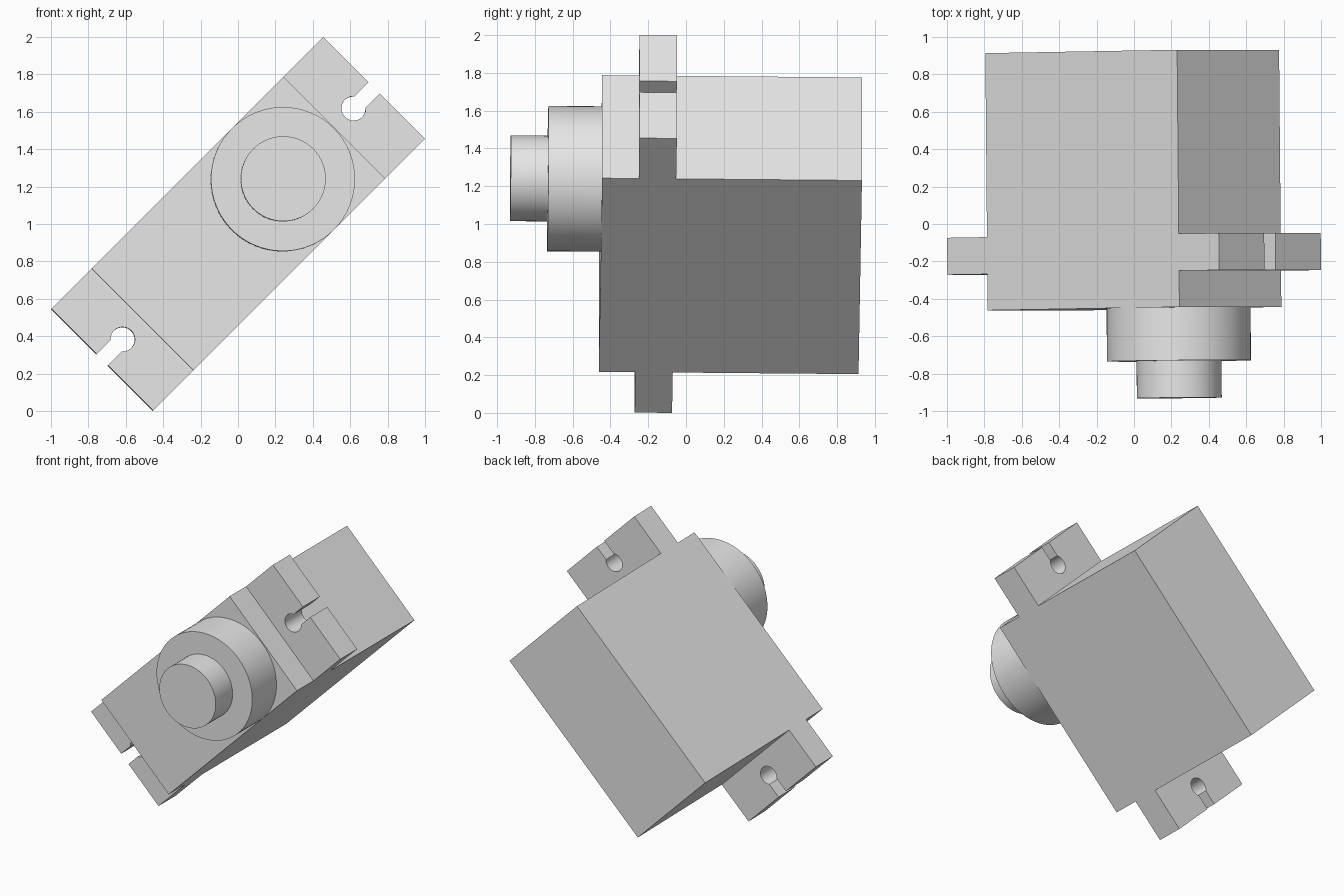
import bpy
import bmesh
import math
from mathutils import Matrix, Vector

if "Cube" in bpy.data.objects:
    bpy.data.objects.remove(bpy.data.objects["Cube"], do_unlink=True)

# Single plain grey
grey = bpy.data.materials.new("plain grey")
grey.use_nodes = True
grey.diffuse_color = (0.8, 0.8, 0.8, 1)
grey.node_tree.nodes["Principled BSDF"].inputs["Base Color"].default_value = grey.diffuse_color

# Local frame: x along the case, y along its depth, z across its width
FRAME = (Matrix.Translation((0, -0.16, 1.0))
         @ Matrix.Rotation(math.radians(-45), 4, 'Y')
         @ Matrix.Rotation(0.0125, 4, 'Z'))
HALF_LENGTH, HALF_WIDTH = 0.725, 0.3855
EAR_END, EAR_HALF_DEPTH = 1.0275, 0.099
SHAFT_X = 0.333


def extrude_profile(name, profile, y0, y1, turn=0.0, smooth=False):
    """Extrude an (x, z) outline from y0 to y1."""
    bm = bmesh.new()
    face = bm.faces.new([bm.verts.new((x, y0, z)) for x, z in profile])
    new = bmesh.ops.extrude_face_region(bm, geom=[face])["geom"]
    verts = [g for g in new if isinstance(g, bmesh.types.BMVert)]
    bmesh.ops.translate(bm, verts=verts, vec=Vector((0, y1 - y0, 0)))
    bmesh.ops.recalc_face_normals(bm, faces=bm.faces)
    mesh = bpy.data.meshes.new(name)
    bm.to_mesh(mesh)
    bm.free()
    mesh.materials.append(grey)
    obj = bpy.data.objects.new(name, mesh)
    bpy.context.collection.objects.link(obj)
    obj.matrix_world = FRAME @ Matrix.Rotation(turn, 4, 'Y')
    if smooth:
        bpy.ops.object.select_all(action='DESELECT')
        obj.select_set(True)
        bpy.context.view_layer.objects.active = obj
        bpy.ops.object.shade_smooth_by_angle(angle=math.radians(30))
    return obj


def arc(cx, radius, start, end, count):
    steps = [start + (end - start) * i / count for i in range(count + 1)]
    return [(cx + radius * math.cos(a), radius * math.sin(a)) for a in steps]


# Case
L, W = HALF_LENGTH, HALF_WIDTH
extrude_profile("case", [(-L, -W), (L, -W), (L, W), (-L, W)], -0.2925, 1.0825)

# Mounting ears, each with a round hole open to the end through a slot
hole_radius, slot = 0.065, 0.042
gap = math.asin(slot / hole_radius)
ear = [(L, -W), (L, W), (EAR_END, W), (EAR_END, slot)]
ear += arc(0.873, hole_radius, gap, math.tau - gap, 32)
ear += [(EAR_END, -slot), (EAR_END, -W)]
for name, turn in (("upper_ear", 0.0), ("lower_ear", math.pi)):
    extrude_profile(name, ear, -EAR_HALF_DEPTH, EAR_HALF_DEPTH, turn, True)

# Stepped output shaft on the front
for name, radius, back, front in (("shaft_collar", 0.385, -0.2925, -0.576),
                                  ("output_shaft", 0.227, -0.576, -0.774)):
    circle = arc(SHAFT_X, radius, 0, math.tau, 64)[:-1]
    extrude_profile(name, circle, back, front, smooth=True)
